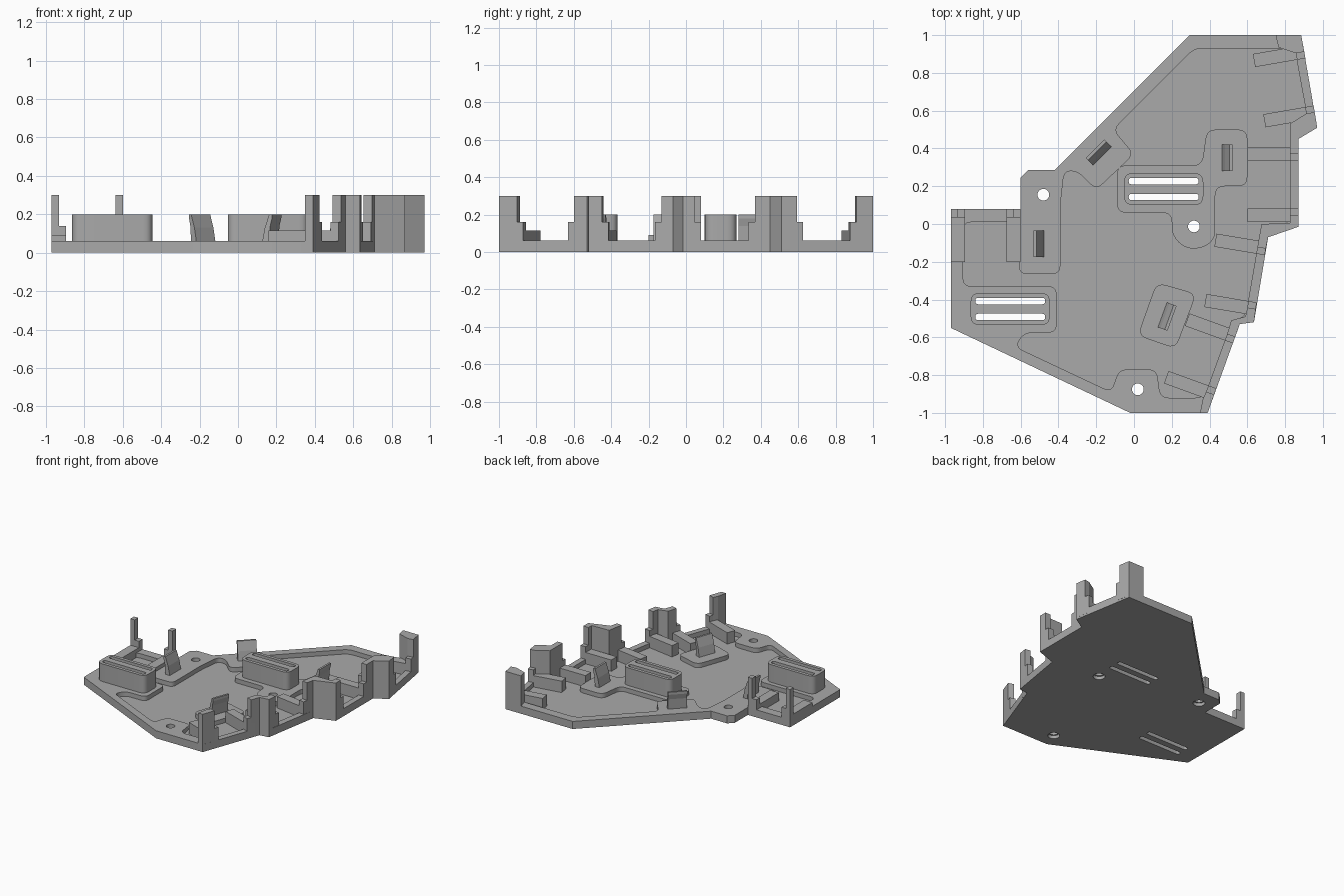
import bpy, bmesh, math
from mathutils import Vector

cube = bpy.data.objects.get("Cube")
if cube:
    bpy.data.objects.remove(cube, do_unlink=True)

grey = bpy.data.materials.new("plain_grey")
grey.use_nodes = True
colour = (0.4, 0.4, 0.4, 1)
grey.diffuse_color = colour
grey.node_tree.nodes["Principled BSDF"].inputs["Base Color"].default_value = colour


def prisms(name, outlines, bottom, top):
    """One object made of upright prisms, one per outline."""
    bm = bmesh.new()
    for outline in outlines:
        face = bm.faces.new([bm.verts.new((p[0], p[1], bottom)) for p in outline])
        grown = bmesh.ops.extrude_face_region(bm, geom=[face])["geom"]
        moved = [g for g in grown if isinstance(g, bmesh.types.BMVert)]
        bmesh.ops.translate(bm, verts=moved, vec=(0, 0, top - bottom))
    bmesh.ops.recalc_face_normals(bm, faces=bm.faces)
    mesh = bpy.data.meshes.new(name)
    bm.to_mesh(mesh)
    bm.free()
    mesh.materials.append(grey)
    part = bpy.data.objects.new(name, mesh)
    bpy.context.collection.objects.link(part)
    return part


def rounded(points, radius, steps=5):
    """Round every corner of an outline with a short curve."""
    points = [Vector(p) for p in points]
    result = []
    for i, corner in enumerate(points):
        before = points[i - 1] - corner
        after = points[(i + 1) % len(points)] - corner
        a = corner + before.normalized() * min(radius, before.length * 0.48)
        b = corner + after.normalized() * min(radius, after.length * 0.48)
        for k in range(steps + 1):
            t = k / steps
            result.append(a * (1 - t) ** 2 + corner * 2 * t * (1 - t) + b * t * t)
    return result


def rectangle(x, y, width, depth):
    w, d = width / 2, depth / 2
    return [(x - w, y - d), (x + w, y - d), (x + w, y + d), (x - w, y + d)]


def circle(centre, radius, count=32):
    angles = [math.tau * i / count for i in range(count)]
    return [(centre[0] + radius * math.cos(a), centre[1] + radius * math.sin(a)) for a in angles]


def cut(part, cutter):
    mod = part.modifiers.new("cut", "BOOLEAN")
    mod.operation = "DIFFERENCE"
    mod.solver = "EXACT"
    mod.object = cutter
    bpy.context.view_layer.objects.active = part
    bpy.ops.object.modifier_apply(modifier=mod.name)


def smooth(part):
    bpy.ops.object.select_all(action="DESELECT")
    part.select_set(True)
    bpy.context.view_layer.objects.active = part
    bpy.ops.object.shade_smooth_by_angle(angle=math.radians(30))


FLOOR, RIM, TALL, WALL = 0.025, 0.06, 0.3, 0.045
SINK = 0.015

# Base plate with a shallow pocket
plate = prisms("base_plate", [[
    (-.97, .08), (-.97, -.55), (-.02, -1), (.39, -1), (.56, -.53), (.635, -.52),
    (.71, -.07), (.87, -.015), (.87, .45), (.97, .51), (.885, 1), (.295, 1),
    (-.42, .285), (-.56, .285), (-.6, .245), (-.6, .08)]], 0, RIM)
pocket = prisms("pocket_cutter", [rounded([
    (.32, .93), (.85, .93), (.92, .55), (.825, .52), (.825, 0), (.675, 0),
    (.59, -.49), (.52, -.51), (.37, -.92), (.14, -.92), (.12, -.77), (-.08, -.77),
    (-.12, -.89), (-.63, -.65), (-.58, -.575), (-.41, -.575), (-.41, -.33), (-.905, -.33),
    (-.905, .01), (-.61, .01), (-.61, -.265), (-.39, -.265), (-.39, .1), (-.37, .28),
    (-.3, .28), (-.2, .18), (0, .37), (-.11, .5)], .045)], FLOOR, 1)
cut(plate, pocket)

# Raised pads inside the pocket
centre_pad = prisms("centre_pad", [rounded([
    (-.09, .31), (.36, .31), (.385, .5), (.6, .5), (.6, .2), (.43, .2),
    (.43, -.08), (.36, -.13), (.27, -.13), (.2, -.06), (.2, .06), (-.09, .06)], .05)], SINK, RIM)
front_pad = prisms("front_pad", [rounded([
    (.12, -.31), (.33, -.37), (.22, -.66), (.02, -.59)], .05)], SINK, RIM)

# Slotted blocks
blocks, slots = [], []
for name, x, y in (("centre_block", .157, .185), ("left_block", -.655, -.45)):
    blocks.append(prisms(name, [rounded(rectangle(x, y, .42, .17), .05)], SINK, .2))
    slots += [rounded(rectangle(x, y + side * .042, .37, .034), .016) for side in (-1, 1)]

# Screw holes and slots, cut right through
holes = [(-.48, .155), (.317, -.013), (.02, -.875)]
through = prisms("through_cutter", slots + [circle(h, .031) for h in holes], -1, 1)
sinks = prisms("screw_recess_cutter", [circle(h, .043) for h in holes], -1, FLOOR)
for part in [plate, centre_pad] + blocks:
    cut(part, through)
for part in (plate, centre_pad):
    cut(part, sinks)
for part in [plate, centre_pad, front_pad] + blocks:
    smooth(part)
for cutter in (pocket, through, sinks):
    bpy.data.objects.remove(cutter, do_unlink=True)


class Holder:
    """Two support bars and stepped stops standing along one edge."""

    def __init__(self, name, middle, degrees, inner=.127, bar=.07, reach=.27, bar_top=.115, stop_top=.16):
        a = math.radians(degrees)
        self.middle = Vector(middle)
        self.out = Vector((math.cos(a), math.sin(a)))
        self.along = Vector((-math.sin(a), math.cos(a)))
        self.half = inner + bar / 2
        self.outer = inner + bar
        prisms(name + "_bars", [self.box(s * inner, s * self.outer, reach) for s in (-1, 1)], SINK, bar_top)
        prisms(name + "_stops", [self.box(s * inner, s * self.half, WALL) for s in (-1, 1)], SINK, stop_top)

    def at(self, s, d):
        return self.middle + self.along * s - self.out * d

    def box(self, s0, s1, depth):
        return [self.at(s0, 0), self.at(s1, 0), self.at(s1, depth), self.at(s0, depth)]

    def end(self, side):
        """Outer and inner wall points where a tall post begins."""
        return [self.at(side * self.half, 0), self.at(side * self.half, WALL)]


back = Holder("back_right_holder", (.929, .752), 9.8)
middle = Holder("middle_right_holder", (.87, .208), 0)
lower = Holder("lower_right_holder", (.671, -.29), -9.5)
front = Holder("front_right_holder", (.48, -.751), -20)
side = Holder("left_holder", (-.785, .08), 90, .11, .075, .28, .09, .14)

# Tall posts at the holder ends and between neighbours
prisms("back_corner_post", [back.end(1) + [(.765, .935), (.75, 1), (.885, 1)]], SINK, TALL)


def joining_post(name, upper, below, outer, inner):
    a, b = upper.end(-1), below.end(1)
    prisms(name, [[a[0]] + outer + b + inner + [a[1]]], SINK, TALL)


joining_post("back_joining_post", back, middle, [(.97, .51), (.87, .45)], [(.825, .53)])
joining_post("middle_joining_post", middle, lower, [(.87, -.015), (.71, -.07)], [(.675, 0), (.825, .005)])
joining_post("front_joining_post", lower, front, [(.635, -.52), (.56, -.53)], [(.515, -.51), (.59, -.49)])
prisms("front_corner_post", [front.end(-1) + [(.365, -.925), (.35, -1), (.39, -1)]], SINK, TALL)
prisms("left_posts", [side.box(s * side.half, s * side.outer, WALL) for s in (-1, 1)], SINK, TALL)

# Curved spring clips leaning towards their holders
PROFILE = [(-.028, RIM - .01), (-.012, .13), (.012, .2), (.028, .2), (.028, .18), (.018, .14), (.012, RIM - .01)]
for name, x, y, degrees in (("left_clip", -.503, -.105, 180), ("back_clip", -.186, .378, 135),
                            ("centre_clip", .493, .35, 0), ("front_clip", .175, -.49, -20)):
    clip = prisms(name, [PROFILE], -.07, .07)
    clip.rotation_euler = (math.pi / 2, 0, math.radians(degrees))
    clip.location = (x, y, 0)
